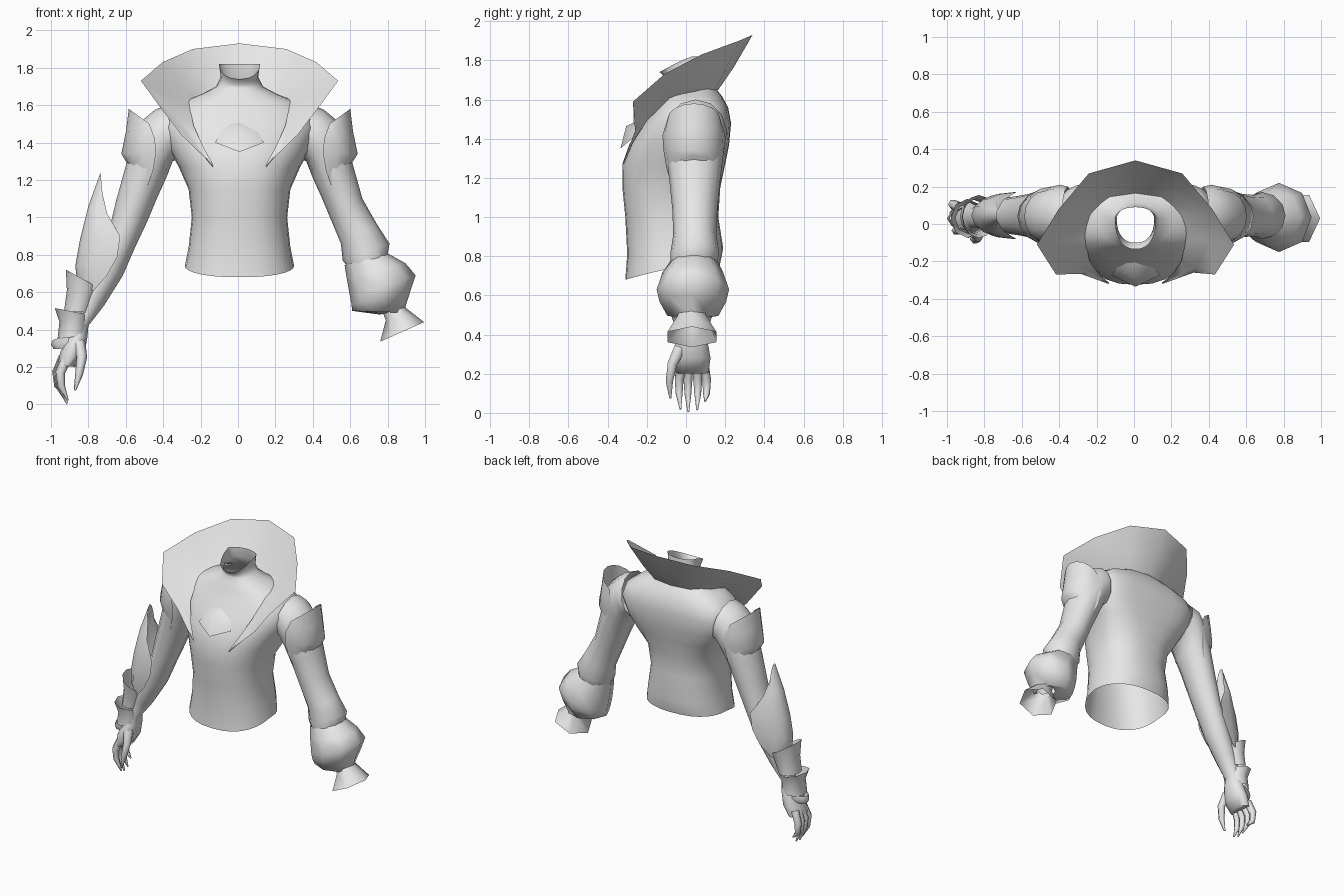
import bpy, bmesh, math
from mathutils import Vector

cloth = bpy.data.materials.new("light_grey")
cloth.diffuse_color = (0.8, 0.8, 0.8, 1)
CX = 0.008  # the body sits slightly off the middle


def loft(name, rows, closed=True, angle=45, cap=False):
    """Skin a list of equally long point rows."""
    bm = bmesh.new()
    grid = [[bm.verts.new(p) for p in r] for r in rows]
    n = len(rows[0])
    for a, b in zip(grid, grid[1:]):
        for j in range(n if closed else n - 1):
            k = (j + 1) % n
            bm.faces.new((a[j], a[k], b[k], b[j]))
    if cap:
        bm.faces.new(grid[-1])
    bmesh.ops.remove_doubles(bm, verts=bm.verts, dist=0.0005)
    bmesh.ops.recalc_face_normals(bm, faces=bm.faces)
    me = bpy.data.meshes.new(name)
    bm.to_mesh(me)
    bm.free()
    me.materials.append(cloth)
    ob = bpy.data.objects.new(name, me)
    bpy.context.collection.objects.link(ob)
    bpy.ops.object.select_all(action='DESELECT')
    bpy.context.view_layer.objects.active = ob
    ob.select_set(True)
    bpy.ops.object.shade_smooth_by_angle(angle=math.radians(angle))
    return ob


def limb(name, side, rings, n=12, angle=65, cap=False):
    """Tube; ring = inner x,z, outer x,z, y centre, y radius."""
    rows = []
    for xi, zi, xo, zo, yc, ry in rings:
        row = []
        for j in range(n):
            t = 2 * math.pi * j / n
            f = (1 + math.cos(t)) / 2
            row.append((side * (xi + (xo - xi) * f), yc + ry * math.sin(t), zi + (zo - zi) * f))
        rows.append(row)
    return loft(name, rows, True, angle, cap)


def shell(name, side, rings, n=8, angle=60):
    """Half tube on the outside of the arm; ring = edge x,z, middle x,z, y centre, y radius."""
    rows = []
    for xe, ze, xm, zm, yc, ry in rings:
        row = []
        for j in range(n + 1):
            t = math.pi * (j / n - 0.5)
            c = math.cos(t)
            row.append((side * (xe + (xm - xe) * c), yc + ry * math.sin(t), ze + (zm - ze) * c))
        rows.append(row)
    return loft(name, rows, False, angle)


def finger(name, pts, radii):
    """Tapered tube of six sides along a bent path."""
    rows = []
    for i, p in enumerate(pts):
        d = Vector(pts[min(i + 1, len(pts) - 1)]) - Vector(pts[max(i - 1, 0)])
        u = d.cross(Vector((0, 1, 0))).normalized()
        v = d.cross(u).normalized()
        rows.append([Vector(p) + radii[i] * (u * math.cos(a) + v * math.sin(a))
                     for a in (math.pi * k / 3 for k in range(6))])
    return loft(name, rows, True, 70, True)


def inset(rings):
    """Pull the first and third values (x) in for the right side."""
    return [(r[0] - 2 * CX, r[1], r[2] - 2 * CX) + r[3:] for r in rings]


# Torso and neck: z at side, z drop at front, half width, front y, back y, back squareness
body = [(.74, .06, .292, -.31, .17, .85), (.84, .03, .272, -.30, .19, .85),
        (1.0, 0, .255, -.31, .165, .85), (1.15, 0, .272, -.325, .175, .8),
        (1.27, 0, .325, -.325, .20, .7), (1.37, 0, .38, -.29, .22, .6),
        (1.48, 0, .415, -.225, .23, .55), (1.56, 0, .39, -.17, .215, .6),
        (1.615, 0, .31, -.14, .185, .7), (1.66, 0, .20, -.12, .15, .8),
        (1.70, .01, .125, -.10, .115, 1), (1.75, .04, .10, -.10, .095, 1),
        (1.82, .08, .11, -.135, .09, 1)]
rows = []
for z, drop, w, yf, yb, qb in body:
    row = []
    for j in range(28):
        t = 2 * math.pi * j / 28
        c, s = math.cos(t), math.sin(t)
        q = qb if s > 0 else .85
        x = CX + w * math.copysign(abs(c) ** q, c)
        ym = .03 if z > 1.2 else -.06
        y = ym + (yb - ym if s > 0 else ym - yf) * math.copysign(abs(s) ** q, s)
        row.append((x, y, z - drop * max(0, -s)))
    rows.append(row)
loft("torso", rows, True, 60)

# Flared collar with lapels: base curve and outer rim, mirrored
base = [(0, .165, 1.65), (.14, .145, 1.65), (.24, .05, 1.64), (.27, -.08, 1.61),
        (.245, -.2, 1.49), (.195, -.27, 1.38), (.14, -.315, 1.28)]
rim = [(0, .34, 1.93), (.25, .27, 1.90), (.41, .08, 1.83), (.527, -.11, 1.73),
       (.425, -.27, 1.59), (.31, -.26, 1.44), (.145, -.32, 1.28)]


def both(half):
    return [(CX - x, y, z) for x, y, z in half[:0:-1]] + [(CX + x, y, z) for x, y, z in half]


mid = [tuple(a * .55 + b * .45 + o for a, b, o in zip(p, q, (0, 0, -.012)))
       for p, q in zip(base, rim)]
loft("collar", [both(base), both(mid), both(rim)], False, 50)

# Chest plate that bulges off the breast
plate = [[(.07, -.175, 1.51), (0, -.20, 1.51)], [(.10, -.235, 1.455), (0, -.305, 1.465)],
         [(.13, -.275, 1.40), (0, -.335, 1.35)]]
loft("chest_plate", [both(r[::-1]) for r in plate], False, 60)

# Upper arms and shoulder guards
upper = [(.34, 1.31, .40, 1.60, .05, .15), (.365, 1.30, .46, 1.575, .05, .16),
         (.40, 1.21, .55, 1.50, .045, .15), (.45, 1.10, .615, 1.28, .045, .13),
         (.50, .98, .665, 1.10, .045, .115)]
guard = [(.49, 1.50, .60, 1.58, .04, .135), (.46, 1.42, .615, 1.46, .04, .16),
         (.455, 1.34, .64, 1.34, .04, .155), (.47, 1.25, .622, 1.31, .04, .14),
         (.50, 1.17, .605, 1.285, .045, .12)]
shell("left_shoulder_guard", 1, guard)
shell("right_shoulder_guard", -1, inset(guard))

# Bare right forearm down to the palm
limb("right_arm", -1, inset(upper) + [
    (.55, .84, .69, .93, .045, .105), (.615, .69, .765, .76, .045, .095),
    (.715, .53, .85, .58, .04, .075), (.80, .42, .895, .44, .035, .055),
    (.805, .36, .91, .37, .03, .08), (.82, .28, .95, .28, .025, .10),
    (.87, .20, .965, .21, .03, .085)], cap=True)

# Fingers and thumb
for i, (y, tip) in enumerate([(-.035, .02), (.01, .005), (.06, .015), (.105, .06)]):
    x = .93 + .006 * i
    finger("finger_%d" % (i + 1),
           [(-x + .015, .03 + (y - .03) * .8, .25), (-x - .02, y, .17),
            (-x - .015, y, .10), (-.91 - .004 * i, y * .9 + .003, tip)],
           [.028, .026, .020, .005])
finger("thumb", [(-.85, -.03, .33), (-.835, -.07, .25), (-.85, -.085, .16), (-.872, -.08, .075)],
       [.035, .028, .021, .006])

# Right bracer with a tall spike, side fins and two wrist cuffs
shell("right_bracer", -1, [
    (.725, 1.13, .735, 1.24, .045, .035), (.70, 1.02, .80, 1.06, .045, .08),
    (.63, .90, .845, .88, .045, .125), (.645, .79, .87, .74, .045, .125),
    (.70, .69, .86, .65, .045, .115), (.77, .61, .84, .60, .045, .09)])
limb("right_upper_cuff", -1, [
    (.74, .62, .92, .72, .04, .115), (.76, .56, .915, .61, .04, .095),
    (.79, .49, .93, .50, .04, .09)])
limb("right_lower_cuff", -1, [
    (.80, .48, .98, .515, .03, .105), (.805, .43, .955, .44, .03, .085),
    (.81, .37, .965, .35, .03, .09)], n=8)
shell("knuckle_guard", -1, [
    (.90, .37, .99, .345, .03, .06), (.91, .33, 1.0, .32, .03, .06),
    (.92, .30, .985, .295, .03, .045)], n=4)

# Left sleeve, puffed cuff and flared wrist trumpet
limb("left_sleeve", 1, upper + [
    (.55, .86, .745, .96, .045, .11), (.56, .77, .81, .86, .045, .125),
    (.585, .735, .80, .80, .04, .12)])
limb("left_puff", 1, [
    (.57, .745, .805, .805, .04, .12), (.58, .68, .895, .755, .035, .155),
    (.60, .57, .95, .69, .035, .185), (.607, .535, .92, .60, .035, .17),
    (.61, .50, .885, .49, .035, .13), (.76, .48, .87, .51, .035, .075)], n=8, angle=75)
limb("left_wrist_flare", 1, [
    (.77, .50, .87, .54, .03, .07), (.79, .45, .905, .51, .03, .085),
    (.76, .335, .995, .44, .03, .145)], n=6, angle=75)
